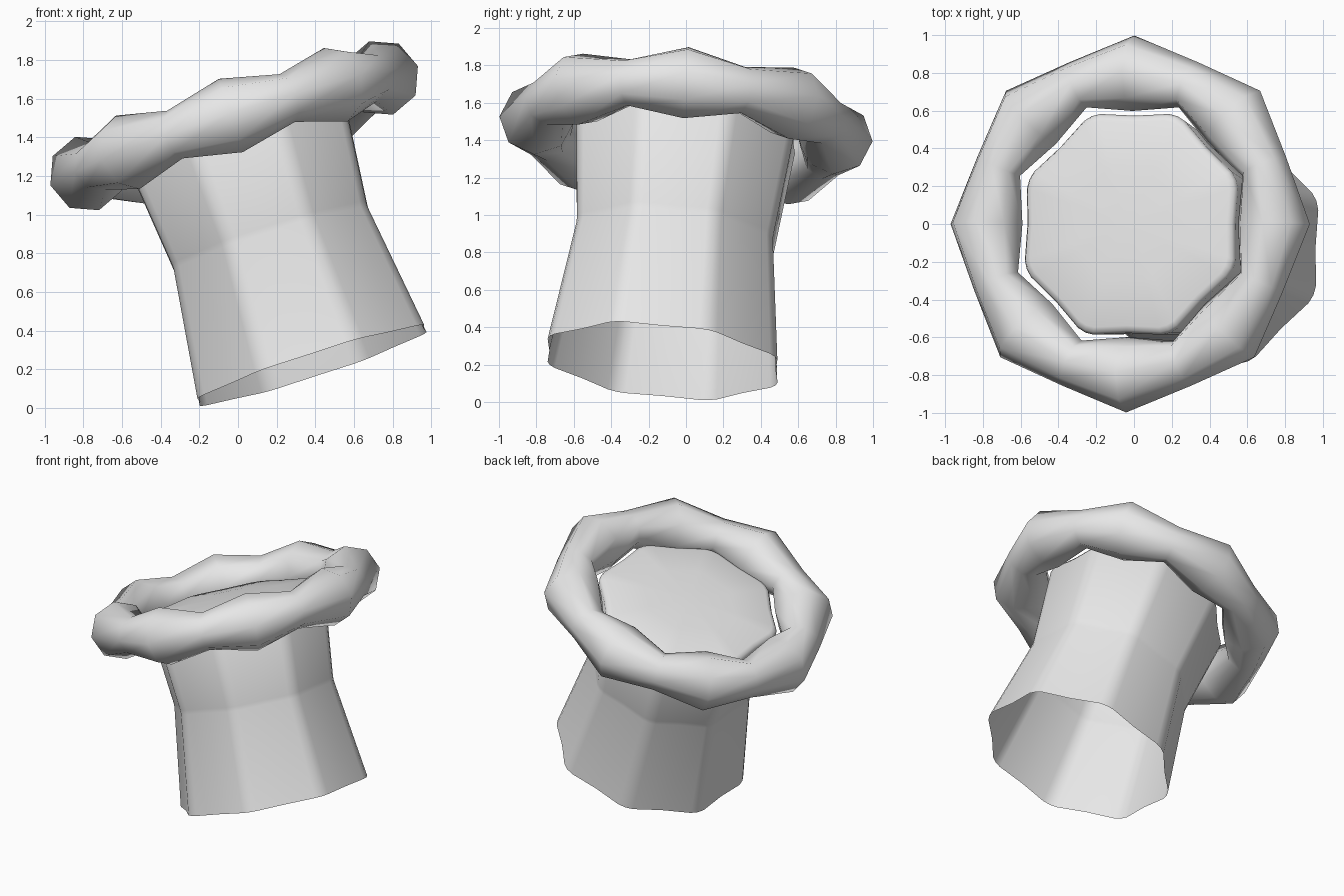
import bpy
import bmesh
from math import cos, sin, pi, radians, tan

cube = bpy.data.objects.get("Cube")
if cube:
    bpy.data.objects.remove(cube, do_unlink=True)

grey = bpy.data.materials.new("light grey")
grey.use_nodes = True
grey.diffuse_color = (0.8, 0.8, 0.8, 1)
grey.node_tree.nodes["Principled BSDF"].inputs["Base Color"].default_value = (0.8, 0.8, 0.8, 1)

CENTRE = (-0.02, 0, 1.46)


def loft(bm, loops, closed):
    """Bridge successive vertex loops with quads."""
    rows = [[bm.verts.new(p) for p in loop] for loop in loops]
    pairs = list(zip(rows, rows[1:]))
    if closed:
        pairs.append((rows[-1], rows[0]))
    for a, b in pairs:
        n = len(a)
        for i in range(n):
            j = (i + 1) % n
            bm.faces.new((a[i], a[j], b[j], b[i]))
    return rows


def finish(name, bm, tilt):
    bmesh.ops.recalc_face_normals(bm, faces=bm.faces[:])
    mesh = bpy.data.meshes.new(name)
    bm.to_mesh(mesh)
    bm.free()
    mesh.materials.append(grey)
    obj = bpy.data.objects.new(name, mesh)
    bpy.context.collection.objects.link(obj)
    obj.location = CENTRE
    obj.rotation_euler = [radians(a) for a in tilt]
    for face in mesh.polygons:
        face.use_smooth = True
    return obj


# Lumpy ring: an eight-sided tube, alternately thick and thin
def tube_section(k):
    angle = k * pi / 8
    thick = 0.2 if k % 2 == 0 else 0.13
    loop = []
    for i in range(8):
        t = i * pi / 4
        radius = 0.8 + thick * cos(t)
        loop.append((radius * cos(angle), radius * sin(angle), thick * sin(t)))
    return loop


bm = bmesh.new()
loft(bm, [tube_section(k) for k in range(16)], True)
finish("lumpy_ring", bm, (-4, -18, 0))


# Octagonal section with rounded corners and slightly hollow sides
def octagon(apothem, height):
    loop = []
    for side in range(8):
        for offset, scale in ((-18, 1), (0, 0.985), (18, 1), (22.5, 0.98)):
            radius = apothem * scale / cos(radians(offset))
            a = radians(side * 45 + offset)
            loop.append((radius * cos(a), radius * sin(a), height))
    return loop


# Waisted body, open below, with a gently domed lid
bm = bmesh.new()
profile = ((0.617, -1.31), (0.527, -0.63), (0.528, -0.6), (0.587, -0.02),
           (0.575, 0.005), (0.55, 0.015), (0.3, 0.035))
rows = loft(bm, [octagon(a, h) for a, h in profile], False)
tip = bm.verts.new((0, 0, 0.045))
last = rows[-1]
for i, v in enumerate(last):
    bm.faces.new((v, last[(i + 1) % len(last)], tip))
finish("waisted_body", bm, (-5.5, -18, 0))
